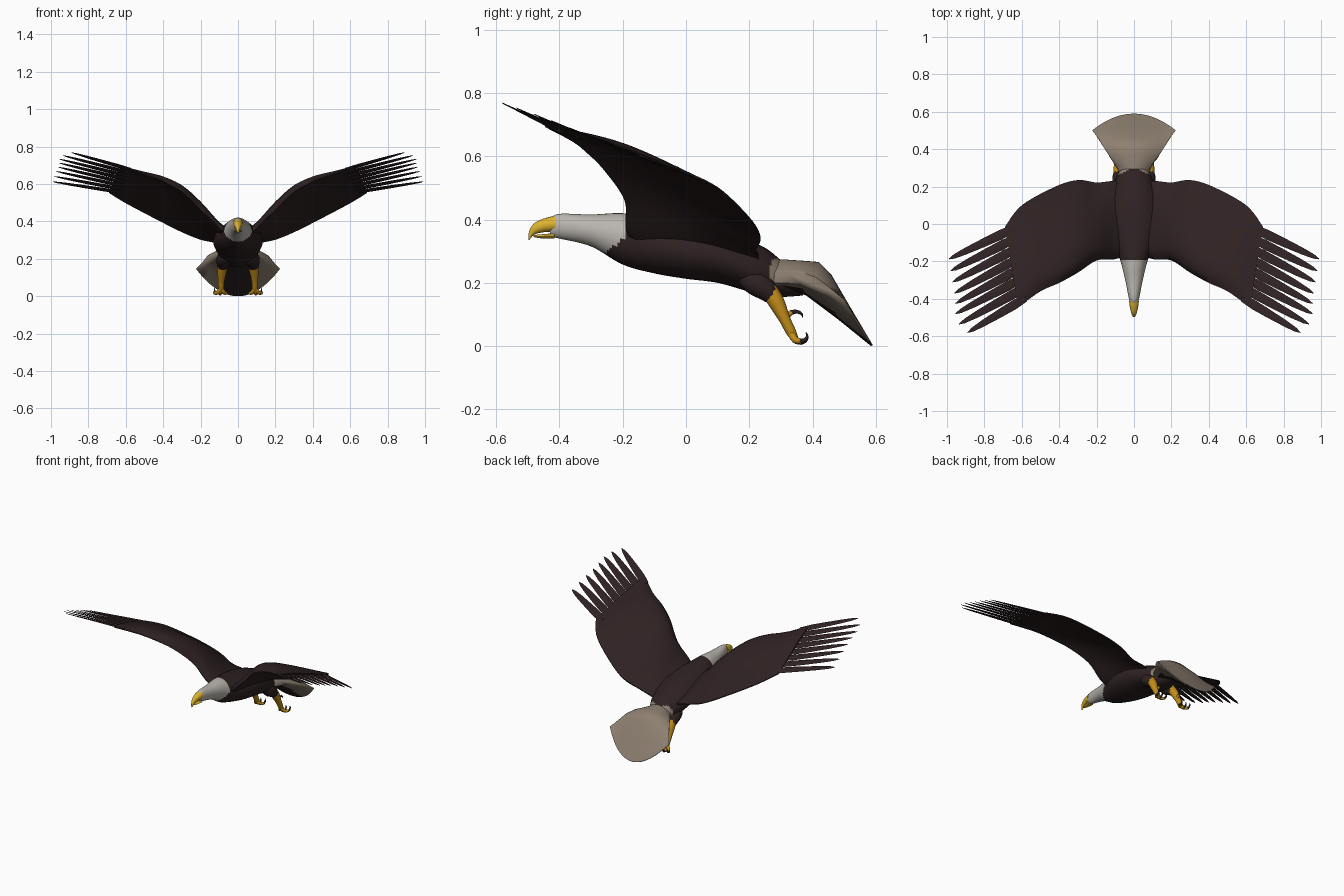
import bpy, bmesh, math
from mathutils import Vector

if "Cube" in bpy.data.objects:
    bpy.data.objects.remove(bpy.data.objects["Cube"])


def mat(name, r, g, b):
    m = bpy.data.materials.new(name)
    m.diffuse_color = (r, g, b, 1)
    m.use_nodes = True
    m.node_tree.nodes["Principled BSDF"].inputs["Base Color"].default_value = m.diffuse_color
    return m


BROWN = mat("dark brown feathers", .028, .0155, .0165)
WHITE = mat("white head feathers", .48, .455, .42)
TAIL = mat("beige tail feathers", .27, .215, .165)
YELLOW = mat("yellow beak", .72, .45, .03)
ORANGE = mat("orange legs", .55, .27, .01)
CLAW = mat("black claws", .018, .016, .017)


def smooth_path(rows, n):
    """Catmull-Rom resampling of a list of number tuples."""
    out = []
    for i in range(len(rows) - 1):
        p = [rows[max(i - 1, 0)], rows[i], rows[i + 1], rows[min(i + 2, len(rows) - 1)]]
        for k in range(n):
            t = k / n
            out.append([.5 * (2 * b + (c - a) * t + (2 * a - 5 * b + 4 * c - d) * t * t
                              + (3 * b - a - 3 * c + d) * t ** 3) for a, b, c, d in zip(*p)])
    return out + [list(rows[-1])]


def loft(name, ring_groups, mats, rule=None, mirror=False, angle=50):
    """Skin closed rings into a solid; several groups make one object."""
    bm = bmesh.new()
    for rings in ring_groups:
        vs = [[bm.verts.new(p) for p in ring] for ring in rings]
        n = len(vs[0])
        for a, b in zip(vs, vs[1:]):
            for i in range(n):
                j = (i + 1) % n
                bm.faces.new((a[i], a[j], b[j], b[i]))
        bm.faces.new(vs[0][::-1])
        bm.faces.new(vs[-1])
    bmesh.ops.recalc_face_normals(bm, faces=bm.faces)
    if rule:
        for f in bm.faces:
            f.material_index = rule(f.calc_center_median(), f.normal)
    me = bpy.data.meshes.new(name)
    bm.to_mesh(me)
    bm.free()
    for m in mats:
        me.materials.append(m)
    ob = bpy.data.objects.new(name, me)
    bpy.context.collection.objects.link(ob)
    bpy.context.view_layer.objects.active = ob
    bpy.ops.object.select_all(action='DESELECT')
    ob.select_set(True)
    bpy.ops.object.shade_smooth_by_angle(angle=math.radians(angle))
    if mirror:
        ob.modifiers.new("mirror", 'MIRROR')
    return ob


def ovals(rows, n=6, sides=32):
    """Oval rings from rows of (y, bottom, top, half width)."""
    return [[(w * math.cos(2 * math.pi * i / sides), y,
              (lo + hi) / 2 + (hi - lo) / 2 * math.sin(2 * math.pi * i / sides))
             for i in range(sides)] for y, lo, hi, w in smooth_path(rows, n)]


def tube(rows, n=4, sides=10):
    """Round rings along a path of (x, y, z, radius)."""
    pts = smooth_path(rows, n)
    rings = []
    for i, p in enumerate(pts):
        d = Vector(pts[min(i + 1, len(pts) - 1)][:3]) - Vector(pts[max(i - 1, 0)][:3])
        u = d.cross(Vector((1, 0, 0))).normalized()
        v = d.cross(u).normalized()
        rings.append([Vector(p[:3]) + p[3] * (u * math.cos(a) + v * math.sin(a))
                      for a in (2 * math.pi * k / sides for k in range(sides))])
    return rings


# Body, with white head and pale rump
def body_rule(c, nrm):
    if c.y < -.19 - max(0, .345 - c.z) * 1.3:
        return 1
    return 2 if c.y > .305 - .5 * abs(c.x) and c.z > .19 else 0


loft("body", [ovals([(-.43, .346, .402, .016), (-.40, .340, .418, .027), (-.30, .315, .416, .047),
                     (-.20, .258, .42, .072), (-.10, .23, .404, .110), (0, .213, .388, .13),
                     (.10, .20, .368, .13), (.20, .172, .332, .112), (.27, .155, .297, .084),
                     (.37, .16, .20, .03)], 12)], [BROWN, WHITE, TAIL], body_rule)

# Open hooked beak
loft("upper_beak", [ovals([(-.412, .360, .413, .0265), (-.45, .360, .403, .021), (-.48, .352, .388, .013),
                           (-.495, .336, .365, .006), (-.498, .336, .345, .002)], 4, 16)], [YELLOW])
loft("lower_beak", [ovals([(-.415, .340, .357, .022), (-.46, .341, .353, .014),
                           (-.482, .345, .351, .004)], 3, 12)], [YELLOW])

# Fanned tail: rows of (centre y, centre z, edge x, edge y, edge z) around its section
SECTION = [(.27, .276, .075, .27, .23), (.31, .274, .09, .31, .236), (.37, .270, .13, .36, .236),
           (.42, .266, .162, .41, .218), (.46, .225, .185, .45, .188), (.52, .122, .207, .48, .163),
           (.59, .004, .224, .50, .146), (.585, 0, .22, .497, .14), (.48, .085, .185, .45, .165),
           (.38, .16, .125, .36, .20), (.29, .19, .08, .28, .20)]
fan = []
for k in range(33):
    u = k / 16 - 1
    fan.append([(xe * u, yc + (ye - yc) * u * u, zc + (ze - zc) * u * u) for yc, zc, xe, ye, ze in SECTION])
loft("tail", [fan], [TAIL, BROWN],
     lambda c, nrm: 1 if nrm.z < -.2 and abs(c.x) < .075 and c.y > .3 else 0, angle=55)

# Wing: stations of leading edge xyz, trailing edge xyz, half thickness, camber
STATIONS = [(.05, -.17, .33, .05, .22, .26, .028, .01), (.11, -.19, .375, .11, .23, .285, .028, .02),
            (.20, -.195, .465, .20, .222, .305, .028, .045), (.30, -.26, .56, .30, .235, .345, .024, .05),
            (.40, -.315, .615, .42, .20, .405, .018, .045), (.50, -.36, .65, .60, .10, .50, .012, .03),
            (.62, -.445, .695, .69, -.015, .555, .006, .008)]
wing = []
for s in smooth_path(STATIONS, 6):
    lead, trail = Vector(s[:3]), Vector(s[3:6])

    def airfoil(t, side):
        p = lead.lerp(trail, t)
        p.z += s[7] * math.sin(math.pi * t ** .65) + side * (s[6] * math.sin(math.pi * t ** .5) + .003)
        return p
    N = 14
    wing.append([airfoil(i / N, 1) for i in range(N + 1)] + [airfoil(1 - i / N, -1) for i in range(N + 1)])
loft("wing", [wing], [BROWN], mirror=True)

# Spread flight feathers at the wing tip
TIPS = [(.89, -.58, .768), (.935, -.535, .752), (.955, -.48, .733), (.955, -.425, .712),
        (.96, -.37, .69), (.97, -.31, .667), (.98, -.25, .64), (.99, -.187, .612)]
lead, trail = Vector((.61, -.414, .688)), Vector((.68, -.042, .564))
across = (trail - lead).normalized()
feathers = []
for i, tip in enumerate(TIPS):
    base, tip = lead.lerp(trail, i / 7), Vector(tip)
    base += (base - tip) * .12
    rings = []
    for t, w in ((0, .022), (.2, .028), (.45, .025), (.75, .019), (.92, .012), (1, .002)):
        c = base.lerp(tip, t)
        h = Vector((0, 0, .007 * (1 - t) + .0015))
        rings.append([c - across * w, c + h, c + across * w, c - h])
    feathers.append(rings)
loft("wing_tip_feathers", feathers, [BROWN], mirror=True, angle=30)

# Feathered thighs
loft("thigh", [tube([(.07, .17, .225, .02), (.075, .21, .205, .038), (.08, .25, .18, .036),
                     (.083, .272, .155, .026)])], [BROWN], mirror=True)

# Legs and trailing toes, each toe ending in a curved claw
parts = [tube([(.08, .26, .18, .027), (.085, .285, .14, .026), (.09, .312, .085, .018),
               (.09, .332, .045, .016), (.09, .345, .022, .011)])]
claws = []
for x in (.062, .095, .125):
    drop = .004 if x == .095 else .008
    parts.append(tube([(.09, .33, .045, .012), ((.09 + x) / 2, .345, .02, .011),
                       (x, .365, .008 + drop, .008)]))
    claws.append(tube([(x, .362, .008 + drop, .008), (x, .376, .012 + drop, .006),
                       (x, .383, .024 + drop, .004), (x, .379, .036 + drop, .001)]))
parts.append(tube([(.09, .328, .05, .012), (.085, .314, .068, .01), (.08, .317, .092, .009),
                   (.078, .334, .107, .008)]))
claws.append(tube([(.078, .331, .106, .008), (.078, .35, .109, .006), (.078, .365, .102, .004),
                   (.078, .369, .09, .001)]))
loft("leg", parts, [ORANGE], mirror=True)
loft("claws", claws, [CLAW], mirror=True)
